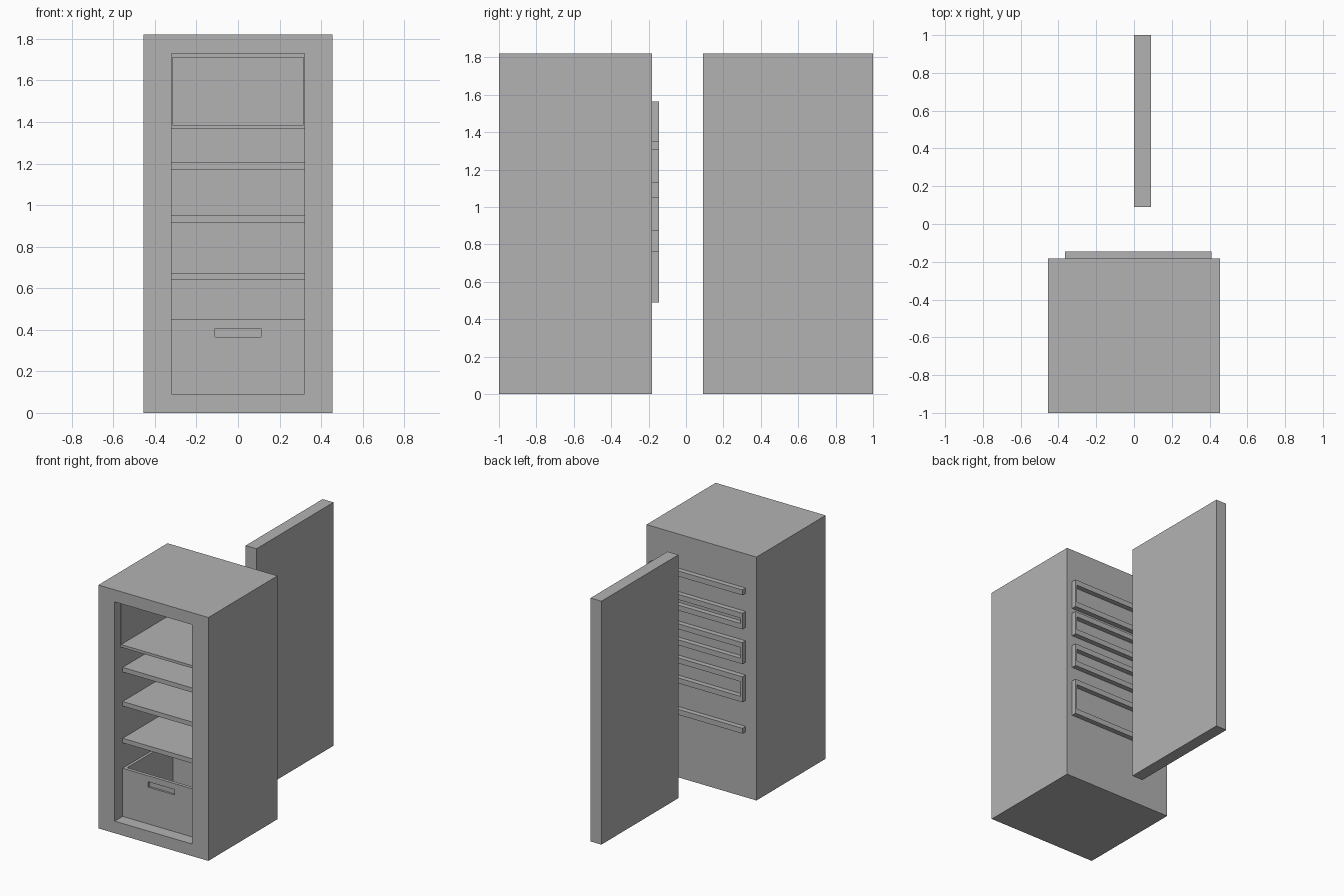
import bpy
import bmesh
from mathutils import Vector

cube = bpy.data.objects.get("Cube")
if cube:
    bpy.data.objects.remove(cube, do_unlink=True)

gray = bpy.data.materials.new("plain_gray")
gray.use_nodes = True
COLOR = (0.448, 0.448, 0.448, 1)
gray.diffuse_color = COLOR
gray.node_tree.nodes["Principled BSDF"].inputs["Base Color"].default_value = COLOR


def box(name, x, y, z, pockets=()):
    """Box from axis ranges; each pocket is (normal, low corner, high corner, depth)."""
    lo, hi = (Vector(c) for c in zip(x, y, z))
    bm = bmesh.new()
    bmesh.ops.create_cube(bm, size=1)
    for v in bm.verts:
        v.co = Vector(hi[i] if v.co[i] > 0 else lo[i] for i in range(3))
    for normal, p_lo, p_hi, depth in pockets:
        sink_pocket(bm, Vector(normal), p_lo, p_hi, depth)
    mesh = bpy.data.meshes.new(name)
    bm.to_mesh(mesh)
    bm.free()
    mesh.materials.append(gray)
    obj = bpy.data.objects.new(name, mesh)
    bpy.context.collection.objects.link(obj)
    return obj


def sink_pocket(bm, normal, p_lo, p_hi, depth):
    """Inset the face along normal to a rectangle, then push it inward."""
    bm.normal_update()
    face = max((f for f in bm.faces if f.normal.dot(normal) > 0.99),
               key=lambda f: f.calc_area())
    bmesh.ops.inset_individual(bm, faces=[face], thickness=0.005)
    middle = face.calc_center_median()
    axes = [i for i in range(3) if abs(normal[i]) < 0.5]
    for v in face.verts:
        for k, i in enumerate(axes):
            v.co[i] = p_hi[k] if v.co[i] > middle[i] else p_lo[k]
    bmesh.ops.inset_individual(bm, faces=[face], thickness=0, depth=-depth)


# Cabinet with its open compartment
FRONT, BACK, HEIGHT = -1.0, -0.183, 1.82
INNER, INNER_BACK = 0.32, -0.32
LOW, HIGH = 0.09, 1.73
box("cabinet", (-0.455, 0.455), (FRONT, BACK), (0, HEIGHT),
    [((0, -1, 0), (-INNER, LOW), (INNER, HIGH), INNER_BACK - FRONT)])

# Detached door standing behind
box("door", (0, 0.09), (0.09, 1), (0, HEIGHT))

# Freezer box: floor, ceiling and thin side linings
FREEZER_Y = (-0.93, INNER_BACK)
for name, z in (("freezer_floor", 1.365), ("freezer_ceiling", 1.71)):
    box(name, (-INNER, INNER), FREEZER_Y, (z, z + 0.02))
for side, s in (("left", 1), ("right", -1)):
    box("freezer_side_" + side, sorted((s * INNER, s * (INNER - 0.004))),
        FREEZER_Y, (1.385, 1.71))

# Shelves
SHELF_FRONT = -0.906
for i, z in enumerate((0.64, 0.915, 1.17)):
    box(f"shelf_{i + 1}", (-INNER, INNER), (SHELF_FRONT, INNER_BACK), (z, z + 0.034))

# Open drawer with a recessed grip
box("drawer", (-INNER, INNER), (SHELF_FRONT, INNER_BACK), (LOW, 0.45),
    [((0, 0, 1), (-INNER + 0.02, SHELF_FRONT + 0.025),
      (INNER - 0.02, INNER_BACK - 0.02), 0.33),
     ((0, -1, 0), (-0.11, 0.365), (0.11, 0.405), 0.015)])

# Serpentine cooling pipe: straight runs joined by alternating end links
PIPE_Y = (BACK, -0.145)
PIPE, LINK = 0.04, 0.015
PIPE_RIGHT, PIPE_LEFT = -0.365, 0.41
loops = ((1.35, 1.565), (1.13, 1.31), (0.875, 1.05), (0.49, 0.765))
runs = []
for low, high in loops:
    runs += [high - PIPE, low]
for i, z in enumerate(runs):
    box(f"pipe_run_{i + 1}", (PIPE_RIGHT, PIPE_LEFT - LINK), PIPE_Y, (z, z + PIPE))
for i, (low, high) in enumerate(loops):
    box(f"pipe_link_left_{i + 1}", (PIPE_LEFT - LINK, PIPE_LEFT), PIPE_Y, (low, high))
for i in range(1, len(runs) - 1, 2):
    box(f"pipe_link_right_{i}", (PIPE_RIGHT, PIPE_RIGHT + LINK), PIPE_Y,
        (runs[i + 1] + PIPE, runs[i]))
